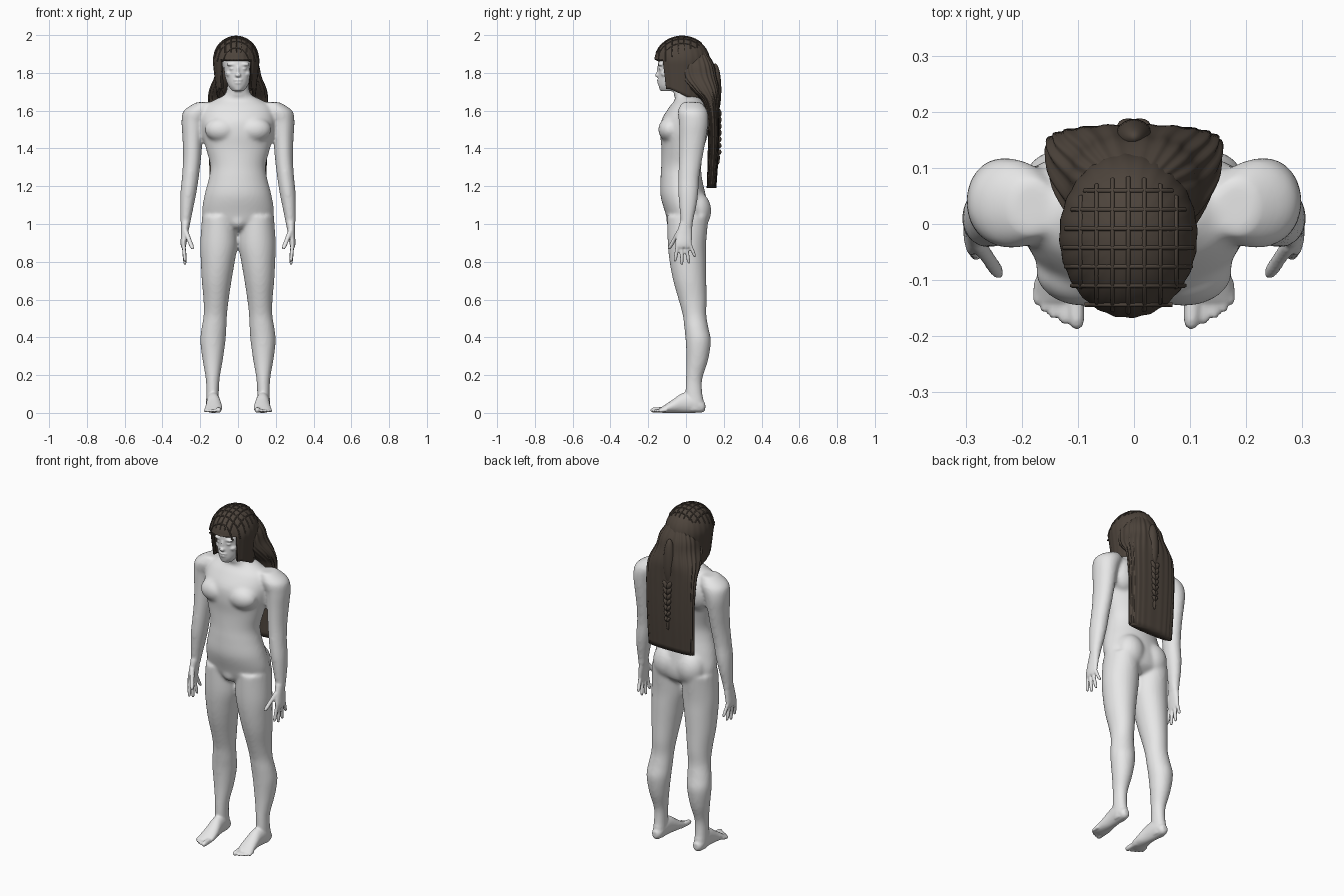
import bpy, bmesh, math
from mathutils import Vector, Matrix

old = bpy.data.objects.get("Cube")
if old:
    bpy.data.objects.remove(old, do_unlink=True)


def material(name, color):
    mat = bpy.data.materials.new(name)
    mat.use_nodes = True
    mat.diffuse_color = (*color, 1)
    for node in mat.node_tree.nodes:
        if node.type == 'BSDF_PRINCIPLED':
            node.inputs["Base Color"].default_value = (*color, 1)
            node.inputs["Roughness"].default_value = 0.7
    return mat


SKIN = material("pale grey skin", (0.8, 0.8, 0.8))
HAIR = material("dark brown hair", (0.075, 0.058, 0.045))
BOTH = (1, -1)


def finish(bm, name, mat):
    bmesh.ops.recalc_face_normals(bm, faces=bm.faces)
    mesh = bpy.data.meshes.new(name)
    bm.to_mesh(mesh)
    bm.free()
    mesh.materials.append(mat)
    mesh.shade_smooth()
    obj = bpy.data.objects.new(name, mesh)
    bpy.context.collection.objects.link(obj)
    return obj


def baked(obj):
    bpy.context.view_layer.update()
    graph = bpy.context.evaluated_depsgraph_get()
    mesh = bpy.data.meshes.new_from_object(obj.evaluated_get(graph))
    obj.modifiers.clear()
    obj.data = mesh
    return obj


def fuse(obj, voxel, rounds):
    remesh = obj.modifiers.new("fuse", 'REMESH')
    remesh.mode = 'VOXEL'
    remesh.voxel_size = voxel
    remesh.use_smooth_shade = True
    smooth = obj.modifiers.new("soften", 'SMOOTH')
    smooth.factor = 0.5
    smooth.iterations = rounds
    return baked(obj)


def spline(rows, steps=4):
    # smooth curve through the section rows
    rows = [Vector(r) for r in rows]
    rows = [rows[0]] + rows + [rows[-1]]
    out = []
    for a, b, c, d in zip(rows, rows[1:], rows[2:], rows[3:]):
        for i in range(steps):
            t = i / steps
            out.append((2 * b + (c - a) * t + (2 * a - 5 * b + 4 * c - d) * t**2
                        + (3 * b - a - 3 * c + d) * t**3) / 2)
    return out + [rows[-1]]


def loft(bm, rows, axis='z', sides=(1,), n=32, power=1, ripple=0, waves=0):
    # each row: centre x, y, z and the two radii of the section
    for side in sides:
        rings = []
        for x, y, z, a, b in spline(rows):
            ring = []
            for i in range(n):
                ang = math.tau * i / n
                c, s = math.cos(ang), math.sin(ang)
                k = 1 + ripple * math.sin(waves * ang)
                u = a * k * math.copysign(abs(c)**power, c)
                v = b * k * math.copysign(abs(s)**power, s)
                p = (x + u, y + v, z) if axis == 'z' else (x + u, y, z + v)
                ring.append(bm.verts.new((side * p[0], p[1], p[2])))
            rings.append(ring)
        for lo, hi in zip(rings, rings[1:]):
            for i in range(n):
                j = (i + 1) % n
                bm.faces.new((lo[i], lo[j], hi[j], hi[i]))
        bm.faces.new(rings[0])
        bm.faces.new(rings[-1])


def blob(bm, center, radii, sides=(1,), tilt=0):
    for side in sides:
        x, y, z = center
        place = (Matrix.Translation((side * x, y, z)) @ Matrix.Rotation(side * tilt, 4, 'Y')
                 @ Matrix.Diagonal((*radii, 1)))
        bmesh.ops.create_uvsphere(bm, u_segments=24, v_segments=16, radius=1, matrix=place)


def digit(bm, base, tip, r, axis):
    base, tip = Vector(base), Vector(tip)
    rows = [(*base.lerp(tip, t), r * k, r * k)
            for t, k in ((0, 1), (.5, .95), (.85, .9), (1, .45))]
    loft(bm, rows, axis, BOTH, 16)


# torso with neck
bm = bmesh.new()
loft(bm, [(0, -.01, 1.77, .055, .06), (0, 0, 1.69, .066, .066), (0, .015, 1.66, .12, .072),
          (0, .012, 1.62, .18, .1), (0, -.005, 1.55, .195, .125), (0, -.01, 1.48, .19, .127),
          (0, -.018, 1.4, .17, .112), (0, -.025, 1.31, .147, .106), (0, -.025, 1.24, .155, .11),
          (0, -.015, 1.15, .178, .12), (0, .005, 1.06, .19, .115), (0, .01, 1, .165, .1),
          (0, .01, .965, .09, .06)], n=48)
blob(bm, (.088, -.085, 1.5), (.088, .062, .066), BOTH)    # chest muscles
blob(bm, (.12, .06, 1.53), (.08, .06, .1), BOTH)          # shoulder blades
blob(bm, (.078, .058, 1.07), (.084, .076, .1), BOTH)      # buttocks
blob(bm, (0, -.06, 1.02), (.05, .045, .05))               # groin

# legs
loft(bm, [(.1, .01, 1.04, .09, .11), (.101, .005, .9, .099, .102), (.107, .01, .8, .09, .097),
          (.113, .02, .7, .079, .088), (.116, .035, .6, .067, .075), (.12, .045, .52, .062, .063),
          (.127, .055, .45, .066, .064), (.133, .065, .38, .067, .067), (.134, .06, .28, .054, .058),
          (.134, .043, .18, .037, .044), (.135, .042, .1, .034, .046), (.135, .048, .05, .035, .05),
          (.135, .048, .008, .03, .045)], sides=BOTH)
blob(bm, (.119, .012, .53), (.035, .03, .045), BOTH)      # kneecaps

# arms
loft(bm, [(.18, .03, 1.645, .04, .05), (.213, .035, 1.6, .075, .078), (.235, .04, 1.54, .064, .078),
          (.24, .035, 1.45, .054, .071), (.243, .025, 1.35, .048, .063), (.252, .015, 1.25, .045, .056),
          (.262, .012, 1.17, .043, .054), (.27, .01, 1.1, .037, .047), (.277, .005, 1.02, .028, .035),
          (.28, 0, .97, .021, .036)], sides=BOTH)
core = fuse(finish(bm, "body_core", SKIN), .01, 6)

# finer parts are fused onto the softened core
bm = bmesh.new()
bm.from_mesh(core.data)
bpy.data.objects.remove(core, do_unlink=True)

# hands
loft(bm, [(.278, 0, 1.01, .024, .032), (.283, -.008, .95, .019, .041),
          (.288, -.013, .9, .016, .044), (.289, -.013, .875, .012, .04)], sides=BOTH)
for y, tip_y, tip_z in ((-.044, -.058, .8), (-.024, -.022, .782), (-.003, .016, .79), (.018, .048, .825)):
    digit(bm, (.289, y, .9), (.28, tip_y, tip_z), .0105, 'z')
digit(bm, (.277, -.035, .965), (.239, -.092, .865), .0135, 'z')

# feet
loft(bm, [(.135, .102, .034, .014, .018), (.135, .085, .035, .028, .033), (.134, .04, .055, .035, .055),
          (.13, -.02, .052, .037, .052), (.128, -.07, .035, .043, .035),
          (.13, -.115, .02, .046, .02), (.135, -.14, .013, .038, .011)], 'y', BOTH)
digit(bm, (.104, -.1, .018), (.102, -.187, .014), .0155, 'y')
for x, tip in ((.126, -.18), (.144, -.171), (.16, -.159), (.174, -.143)):
    digit(bm, (x - .004, -.1, .016), (x, tip, .01), .009, 'y')

# head
loft(bm, [(0, -.1, 1.703, .028, .033), (0, -.085, 1.73, .05, .06), (0, -.07, 1.77, .066, .077),
          (0, -.06, 1.81, .073, .087), (0, -.05, 1.86, .078, .097), (0, -.04, 1.92, .07, .09),
          (0, -.03, 1.965, .03, .05)])
blob(bm, (0, -.015, 1.86), (.085, .11, .1))
blob(bm, (0, -.148, 1.788), (.016, .017, .011))           # nose tip
blob(bm, (0, -.143, 1.812), (.009, .013, .032))           # nose bridge
blob(bm, (.032, -.131, 1.845), (.03, .018, .009), BOTH)   # brows
blob(bm, (.031, -.131, 1.822), (.015, .014, .007), BOTH)  # eyelids
blob(bm, (.045, -.11, 1.795), (.02, .023, .016), BOTH)    # cheeks
blob(bm, (0, -.141, 1.762), (.026, .014, .006))           # upper lip
blob(bm, (0, -.138, 1.747), (.022, .015, .006))           # lower lip
blob(bm, (0, -.128, 1.717), (.02, .014, .013))            # chin
fuse(finish(bm, "body", SKIN), .0055, 3)

# hair cap with a straight fringe and longer side locks
CX, CY, CZ = -.01, -.02, 1.86
RX, RY, RZ = .123, .147, .134


def hair_edge(turn):
    if turn < 46:
        return 1.872
    return 1.715 - .06 * min(1, max(0, turn - 60) / 60)


bm = bmesh.new()
columns, rows = 96, 24
grid = []
for j in range(rows + 1):
    ring = []
    for i in range(columns):
        phi = math.tau * i / columns
        turn = abs((math.degrees(phi) + 180) % 360 - 180)
        low = hair_edge(turn)
        t = .02 + .98 * j / rows
        lat = min(1, t * 1.7) * math.pi / 2
        z = CZ + RZ * math.cos(lat) if t * 1.7 < 1 else CZ - (CZ - low) * (t * 1.7 - 1) / .7
        z = max(z, low)
        strand = 1 + .008 * math.sin(24 * phi) * math.sin(lat)
        pull = 1 - .9 * max(0, CZ - z)
        k = math.sin(lat) * strand * pull
        ring.append(bm.verts.new((CX + RX * k * math.sin(phi), CY - RY * k * math.cos(phi), z)))
    grid.append(ring)
bm.faces.new(grid[0])
for a, b in zip(grid, grid[1:]):
    for i in range(columns):
        j = (i + 1) % columns
        bm.faces.new((a[i], a[j], b[j], b[i]))
bmesh.ops.remove_doubles(bm, verts=bm.verts, dist=.0002)
cap = finish(bm, "hair_cap", HAIR)
shell = cap.modifiers.new("thickness", 'SOLIDIFY')
shell.thickness = .018
shell.offset = -1
baked(cap)

# long hair falling down the back
bm = bmesh.new()
loft(bm, [(0, .045, 1.93, .05, .05), (0, .05, 1.85, .105, .095), (0, .062, 1.78, .122, .1),
          (0, .1, 1.71, .15, .076), (0, .133, 1.64, .156, .044), (0, .145, 1.5, .153, .031),
          (0, .143, 1.35, .15, .028), (0, .135, 1.19, .146, .025)], n=128, power=.75, ripple=.025, waves=22)
finish(bm, "long_hair", HAIR)

# gathered lock and plait at the back
bm = bmesh.new()
blob(bm, (0, .155, 1.71), (.034, .032, .14))
for i in range(7):
    size = 1 - .07 * i
    blob(bm, (.012 * size, .174, 1.585 - .034 * i), (.014 * size, .014, .027 * size), BOTH, .5)
blob(bm, (0, .17, 1.35), (.009, .009, .035))
finish(bm, "back_plait", HAIR)

# woven strands over the crown
curve = bpy.data.curves.new("crown_weave", 'CURVE')
curve.dimensions = '3D'
curve.bevel_depth = .004
curve.bevel_resolution = 1


def strand(start, end, steps=20):
    line = curve.splines.new('POLY')
    line.points.add(steps)
    for i, point in enumerate(line.points):
        u, v = Vector(start).lerp(Vector(end), i / steps)
        height = math.sqrt(max(0, 1 - u * u - v * v))
        point.co = (CX + RX * u, CY + RY * v, CZ + RZ * height, 1)


for k in range(-3, 4):
    u = k * .23
    reach = math.sqrt(.88 - u * u)
    strand((u, -reach), (u, reach * .75))
    strand((-reach, u - .15), (reach, u - .15))
weave = bpy.data.objects.new("crown_weave", curve)
curve.materials.append(HAIR)
bpy.context.collection.objects.link(weave)
